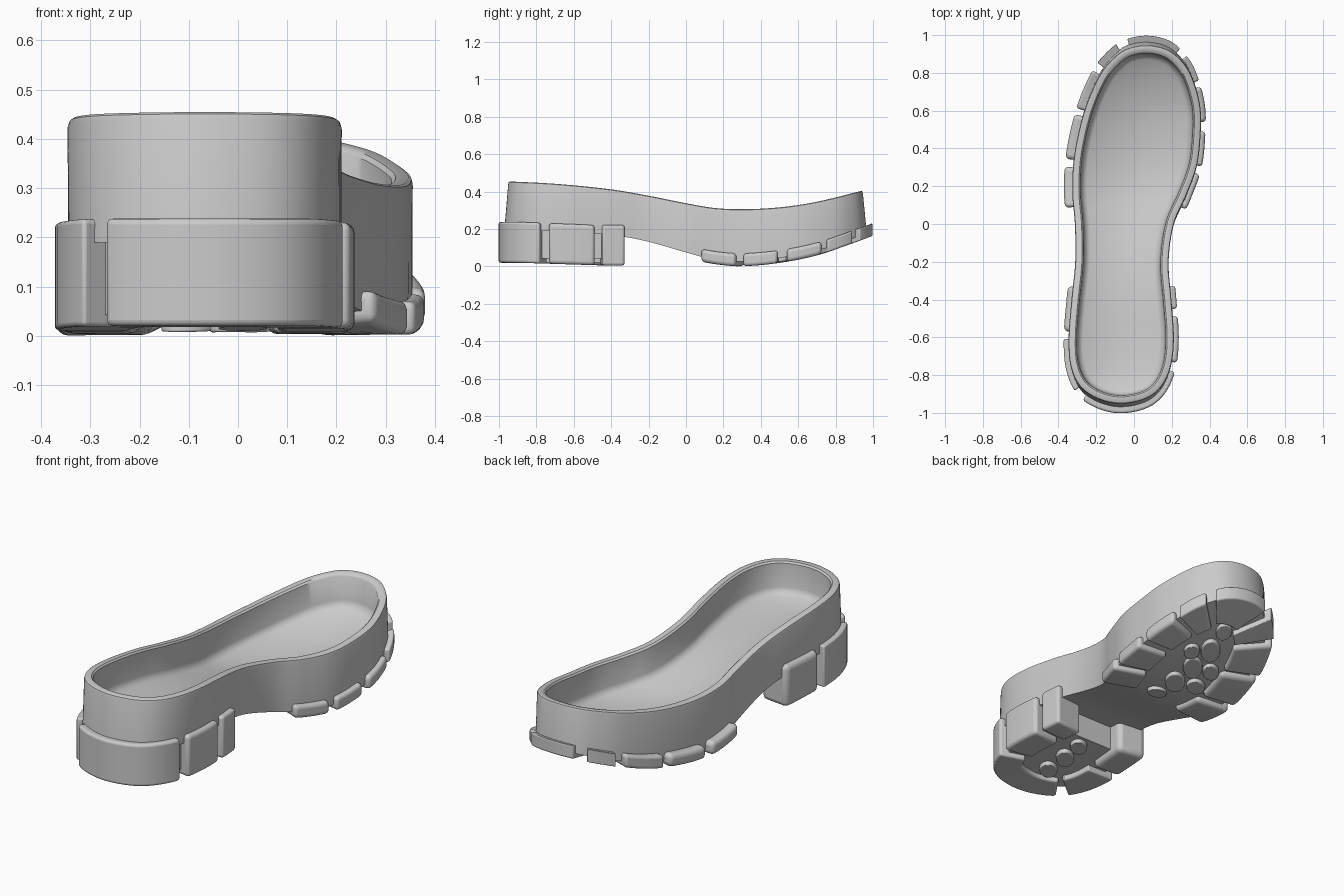
import bpy, bmesh, math
from mathutils import Vector

if "Cube" in bpy.data.objects:
    bpy.data.objects.remove(bpy.data.objects["Cube"])

# Footprint: y stations toe to heel, with matching right and left x
YS = [.925, .87, .78, .62, .45, .3, .15, 0, -.2, -.4, -.6, -.75, -.86, -.925]
RX = [.17, .245, .305, .35, .35, .33, .275, .21, .182, .197, .21, .195, .145, .06]
LX = [-.04, -.115, -.185, -.255, -.3, -.322, -.325, -.312, -.31, -.33, -.345, -.335, -.285, -.19]
CTRL = [Vector(p) for p in [(.065, .945), *zip(RX, YS), (-.07, -.95), *reversed(list(zip(LX, YS)))]]
NC = len(CTRL)


def at(u):
    """Closed Catmull-Rom outline."""
    i = math.floor(u)
    t = u - i
    a, b, c, d = (CTRL[(i + k) % NC] for k in (-1, 0, 1, 2))
    return .5 * (2 * b + (c - a) * t + (2 * a - 5 * b + 4 * c - d) * t * t
                 + (3 * b - a - 3 * c + d) * t ** 3)


def off(u, d, tip=0):
    """Outline point pushed outwards by d, plus tip towards toe and heel."""
    t = (at(u + .02) - at(u - .02)).normalized()
    return at(u) + Vector((-t.y, t.x)) * (d + tip * t.x ** 2)


def find(y, side):
    """Outline parameter on the right (1) or left (-1) at a given y."""
    lo, hi = 0, 15
    for _ in range(30):
        m = (lo + hi) / 2
        if at(side * m).y > y:
            lo = m
        else:
            hi = m
    return side * lo


def curve(pts):
    """Smooth height profile z(y)."""
    def slope(i):
        a, b = pts[max(i - 1, 0)], pts[min(i + 1, len(pts) - 1)]
        return (b[1] - a[1]) / (b[0] - a[0])

    def f(y):
        y = min(max(y, pts[0][0]), pts[-1][0])
        i = max(k for k in range(len(pts) - 1) if pts[k][0] <= y)
        (y0, z0), (y1, z1) = pts[i], pts[i + 1]
        h = y1 - y0
        t = (y - y0) / h
        return (z0 * (1 + 2 * t) * (1 - t) ** 2 + z1 * t * t * (3 - 2 * t)
                + h * slope(i) * t * (1 - t) ** 2 + h * slope(i + 1) * t * t * (t - 1))
    return f


rim = curve([(-1, .457), (-.7, .442), (-.4, .412), (-.2, .378), (0, .338), (.15, .313),
             (.3, .306), (.5, .316), (.7, .346), (1, .42)])
under = curve([(-1, .19), (-.6, .185), (-.33, .158), (-.2, .132), (0, .075), (.1, .048),
               (.2, .033), (.3, .027), (.5, .045), (.7, .085), (.85, .135), (1, .19)])


def loft(name, rings, bevel=0):
    """Stack equal rings, cap both ends with strips, round the edges."""
    bm = bmesh.new()
    vs = [[bm.verts.new(p) for p in r] for r in rings]
    n = len(rings[0])
    for a, b in zip(vs, vs[1:]):
        for i in range(n):
            bm.faces.new((a[i], a[(i + 1) % n], b[(i + 1) % n], b[i]))
    for r in (vs[0], vs[-1]):
        for i in range(n // 2 - 1):
            bm.faces.new((r[i], r[i + 1], r[n - 2 - i], r[n - 1 - i]))
    bmesh.ops.recalc_face_normals(bm, faces=bm.faces)
    me = bpy.data.meshes.new(name)
    bm.to_mesh(me)
    bm.free()
    ob = bpy.data.objects.new(name, me)
    bpy.context.collection.objects.link(ob)
    bpy.context.view_layer.objects.active = ob
    bpy.ops.object.select_all(action='DESELECT')
    ob.select_set(True)
    if bevel:
        m = ob.modifiers.new("round", 'BEVEL')
        m.width, m.segments = bevel, 4
        m.limit_method, m.angle_limit = 'ANGLE', math.radians(40)
    bpy.ops.object.shade_smooth_by_angle(angle=math.radians(40))
    return ob


def prism(name, pts, zlo, zhi, bevel):
    return loft(name, [[(p.x, p.y, f(p.y)) for p in pts] for f in (zlo, zhi)], bevel)


# Sole tray: outer wall, rounded rim, cavity with filleted floor
N = 150
US = [(k + .5) * NC / N for k in range(N)]
PROFILE = [(0, .022, under, 0), (.001, 0, rim, -.015), (-.002, 0, rim, -.004),
           (-.008, 0, rim, 0), (-.034, 0, rim, 0), (-.042, 0, rim, -.008), (-.046, 0, rim, -.13),
           (-.053, 0, rim, -.15), (-.075, 0, rim, -.165)]
rings = []
for d, tip, f, dz in PROFILE:
    rings.append([(p.x, p.y, f(p.y) + dz) for p in (off(u, d, tip) for u in US)])
loft("sole_tray", rings)

# Heel core between the heel lugs
core = [off(u, -.02) for u in US if at(u).y < -.4]
prism("heel_core", core, lambda y: .042, lambda y: .22, .01)


def lug(name, u0, u1, depth, zlo, zhi, bevel, n=9, out=.027):
    us = [u0 + (u1 - u0) * k / (n - 1) for k in range(n)]
    pts = [off(u, out, .052 - out) for u in us] + [off(u, -depth) for u in reversed(us)]
    prism(name, pts, zlo, zhi, bevel)


heel_lo = lambda y: .004 + .016 * min(1, max(0, (-y - .4) / .5))
heel_hi = lambda y: .222 + .016 * min(1, max(0, (-y - .5) / .4))
fore_lo = lambda y: under(y) - .026
fore_hi = lambda y: under(y) + .042

# Heel lugs: one wrapping the back, two per side
lug("heel_lug_back", find(-.775, 1), NC + find(-.895, -1), .11, heel_lo, heel_hi, .036, 25)
for side, spans in ((1, [(-.49, -.73), (-.33, -.45)]), (-1, [(-.61, -.86), (-.33, -.57)])):
    for y0, y1 in spans:
        lug("heel_lug_side", find(y0, side), find(y1, side), .13, heel_lo, heel_hi, .036)

# Forefoot lugs: one on the toe, four per side
lug("toe_lug", -.8, 1.6, .12, fore_lo, fore_hi, .028, 15)
for side, out, spans in ((1, .026, [(.09, .27), (.31, .49), (.54, .72), (.75, .865)]),
                         (-1, .045, [(.09, .3), (.34, .57), (.6, .79), (.825, .91)])):
    for y0, y1 in spans:
        lug("forefoot_lug", find(y0, side), find(y1, side), .15, fore_lo, fore_hi, .028, 9, out)


def pad(name, x, y, rx, ry, turn, zlo, zhi):
    """Small rounded tread pad."""
    c, s = math.cos(turn), math.sin(turn)
    pts = []
    for k in range(24):
        a = (k + .5) * math.tau / 24
        px, py = rx * math.cos(a), ry * math.sin(a)
        pts.append(Vector((x + c * px - s * py, y + s * px + c * py)))
    prism(name, pts, zlo, zhi, .018)


# Centre tread pads
for x, y, rx, ry, t in [(.01, .19, .05, .045, 0), (.01, .33, .085, .05, .85), (-.1, .36, .06, .045, .6),
                        (.02, .48, .085, .048, .85), (-.08, .5, .06, .04, .7),
                        (.03, .63, .08, .048, .85), (.11, .58, .05, .04, .85), (.06, .77, .05, .04, .85)]:
    pad("forefoot_pad", x, y, rx, ry, t, lambda v: under(v) - .02, lambda v: under(v) + .03)
for x, y, rx, ry, t in [(-.05, -.49, .06, .042, .8), (-.07, -.62, .075, .045, .85), (-.08, -.76, .065, .045, .8)]:
    pad("heel_pad", x, y, rx, ry, t, lambda v: .02, lambda v: .08)
